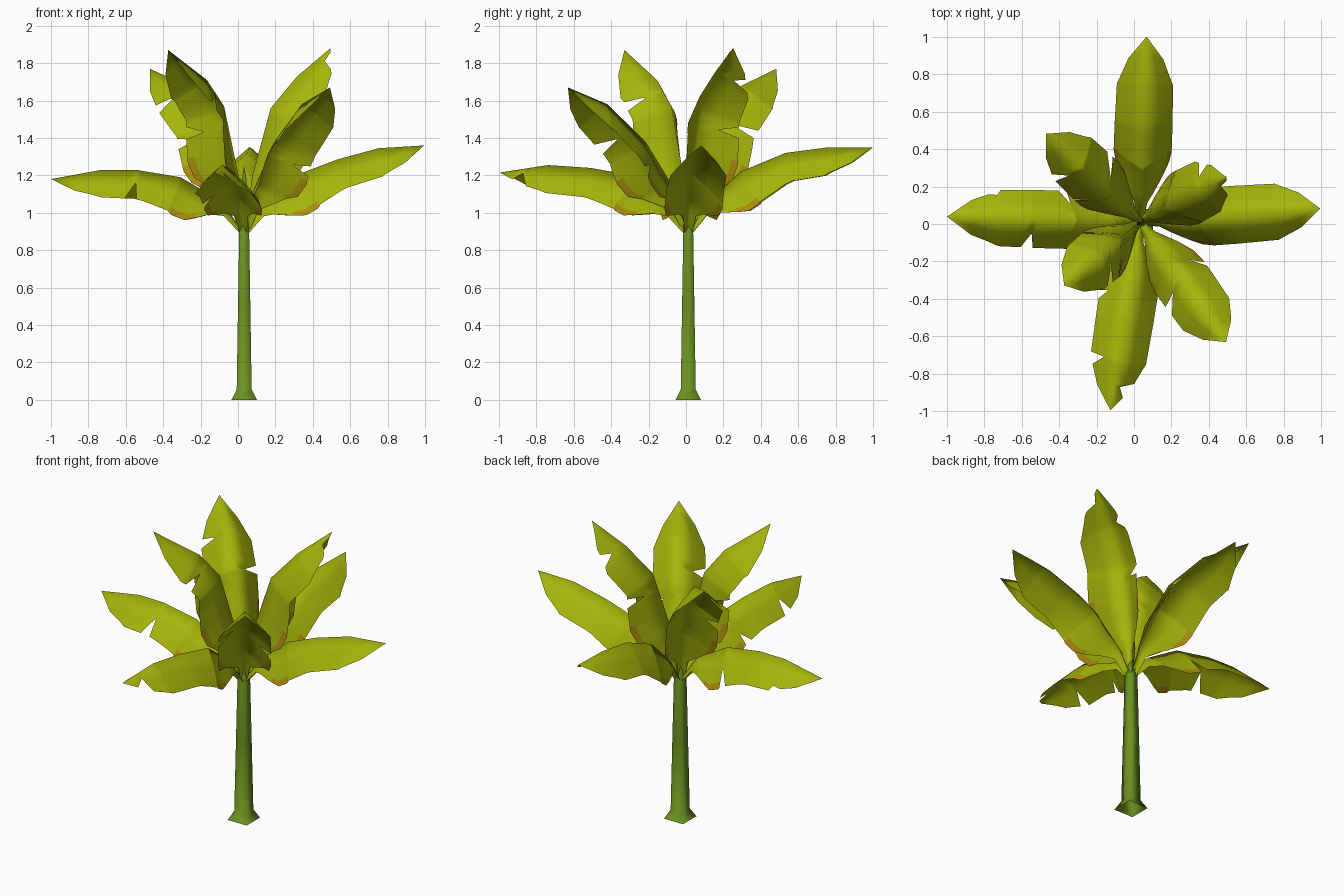
import bpy, bmesh, math
from mathutils import Vector

if "Cube" in bpy.data.objects:
    bpy.data.objects.remove(bpy.data.objects["Cube"])

CX, CY = 0.033, 0.012          # trunk axis


def material(name, rgb):
    m = bpy.data.materials.new(name)
    m.diffuse_color = (*rgb, 1)
    m.use_nodes = True
    m.node_tree.nodes["Principled BSDF"].inputs["Base Color"].default_value = m.diffuse_color
    return m


LEAF = material("leaf_green", (0.38, 0.455, 0.003))
DRY = material("dry_orange", (0.42, 0.27, 0.004))
STEM = material("stem_green", (0.15, 0.29, 0.015))


def lerp_table(table, t):
    """Piecewise linear lookup in sorted (t, value) pairs."""
    for (a, va), (b, vb) in zip(table, table[1:]):
        if t <= b:
            return va + (vb - va) * (t - a) / max(b - a, 1e-9)
    return table[-1][1]


def finish(bm, name, mats, angle):
    me = bpy.data.meshes.new(name)
    bm.to_mesh(me)
    bm.free()
    for m in mats:
        me.materials.append(m)
    ob = bpy.data.objects.new(name, me)
    bpy.context.collection.objects.link(ob)
    bpy.context.view_layer.objects.active = ob
    ob.select_set(True)
    bpy.ops.object.shade_smooth_by_angle(angle=math.radians(angle))
    ob.select_set(False)


# half-width of an untorn leaf along its length, and extra droop near its base
OUTLINE = [(0, .12), (.12, .22), (.20, .62), (.28, .93), (.36, 1), (.55, 1),
           (.77, .97), (.90, .60), (1, 0)]
DROOP = [(0, 1.3), (.34, 1.35), (.55, 1.05), (1, 1)]


def torn_outline(tears):
    """Leaf outline with V-shaped tears, each (position, remaining width)."""
    pts = list(OUTLINE)
    for t, keep in tears:
        lo, hi = t - .015, t + .05
        pts = [p for p in pts if p[0] < lo or p[0] > hi]
        pts += [(lo, lerp_table(OUTLINE, lo)), (t, keep),
                (hi, lerp_table(OUTLINE, hi))]
    return sorted(pts)


def leaf(name, azimuth, rib, left=(), right=(), half=.155, droop=.15):
    a = math.radians(azimuth)
    out = Vector((math.cos(a), math.sin(a), 0))
    side = Vector((-out.y, out.x, 0))
    # arc-length lookup for the midrib
    d = [0]
    for p, q in zip(rib, rib[1:]):
        d.append(d[-1] + math.dist(p, q))
    rt = [(x / d[-1], p[0]) for x, p in zip(d, rib)]
    zt = [(x / d[-1], p[1]) for x, p in zip(d, rib)]
    L, R = torn_outline(left), torn_outline(right)
    ts = sorted({round(p[0], 4) for p in L + R + rt} | {.24, .38})
    cols = [-1, -.85, -.5, 0, .5, .85, 1]
    bm = bmesh.new()
    rows = []
    for t in ts:
        r, z = lerp_table(rt, t), lerp_table(zt, t)
        t0, t1 = max(0, t - .08), min(1, t + .08)
        tan = Vector((lerp_table(rt, t1) - lerp_table(rt, t0),
                      lerp_table(zt, t1) - lerp_table(zt, t0))).normalized()
        down = out * tan.y + Vector((0, 0, -tan.x))
        mid = Vector((CX, CY, z)) + out * r
        row = []
        for c in cols:
            w = max(0.0, lerp_table(L if c > 0 else R, t))
            s = abs(c) * w
            sag = droop * lerp_table(DROOP, t) * s ** 1.15
            row.append(bm.verts.new(mid + side * math.copysign(half * s, c)
                                    + down * sag))
        rows.append(row)
    for i in range(len(rows) - 1):
        for j in range(len(cols) - 1):
            f = bm.faces.new((rows[i][j], rows[i + 1][j],
                              rows[i + 1][j + 1], rows[i][j + 1]))
            # withered rim near the leaf base
            if j in (0, len(cols) - 2) and ts[i] >= .24 and ts[i + 1] <= .38:
                f.material_index = 1
    bmesh.ops.remove_doubles(bm, verts=bm.verts[:], dist=.0005)
    finish(bm, name, [LEAF, DRY], 130)


# long spreading leaves
leaf("lower_leaf_right", 4.2,
     [(0, .89), (.1, 1.04), (.30, 1.21), (.5, 1.285), (.72, 1.345), (.965, 1.36)])
leaf("lower_leaf_back", 88,
     [(0, .89), (.1, 1.05), (.28, 1.22), (.52, 1.32), (.75, 1.35), (.99, 1.35)])
leaf("lower_leaf_left", 178.5,
     [(0, .89), (.12, 1.06), (.34, 1.19), (.58, 1.23), (.76, 1.23), (1.033, 1.18)],
     left=[(.60, .5)], right=[(.40, .55), (.78, .8)])
leaf("lower_leaf_front", 261,
     [(0, .89), (.12, 1.06), (.3, 1.2), (.53, 1.24), (.76, 1.255), (1.02, 1.215)],
     left=[(.89, .2)], right=[(.42, .7), (.76, .5)])

# upright leaves
leaf("upper_leaf_back_right", 27.5,
     [(0, .9), (.05, 1.2), (.16, 1.56), (.32, 1.73), (.52, 1.88)],
     left=[(.5, .5), (.82, .45)], right=[(.93, .2)])
leaf("upper_leaf_front_left", 220,
     [(0, .9), (.04, 1.2), (.14, 1.57), (.26, 1.71), (.53, 1.87)],
     left=[(.68, .45)], right=[(.48, .6)])
leaf("upper_leaf_front_right", -54.5,
     [(0, .9), (.1, 1.14), (.28, 1.38), (.53, 1.58), (.79, 1.67)],
     left=[(.42, .6)], right=[(.58, .5)])
leaf("upper_leaf_back_left", 137,
     [(0, .9), (.08, 1.23), (.22, 1.5), (.42, 1.68), (.69, 1.77)],
     left=[(.48, .6), (.75, .5)], right=[(.55, .4)])


# four-sided trunk and rolled young leaf, as stacked square rings
def square_stack(name, profile):
    bm = bmesh.new()
    rings = [[bm.verts.new((CX + h * sx, CY + h * sy, z))
              for sx, sy in ((-1, -1), (1, -1), (1, 1), (-1, 1))]
             for h, z in profile]
    for lo, hi in zip(rings, rings[1:]):
        for k in range(4):
            bm.faces.new((lo[k], lo[(k + 1) % 4], hi[(k + 1) % 4], hi[k]))
    finish(bm, name, [STEM], 100)


square_stack("trunk", [(.068, 0), (.040, .055), (.033, .5), (.026, .93), (.012, 1.0)])
square_stack("young_leaf", [(.010, .96), (.018, 1.08), (.012, 1.18), (.001, 1.245)])
